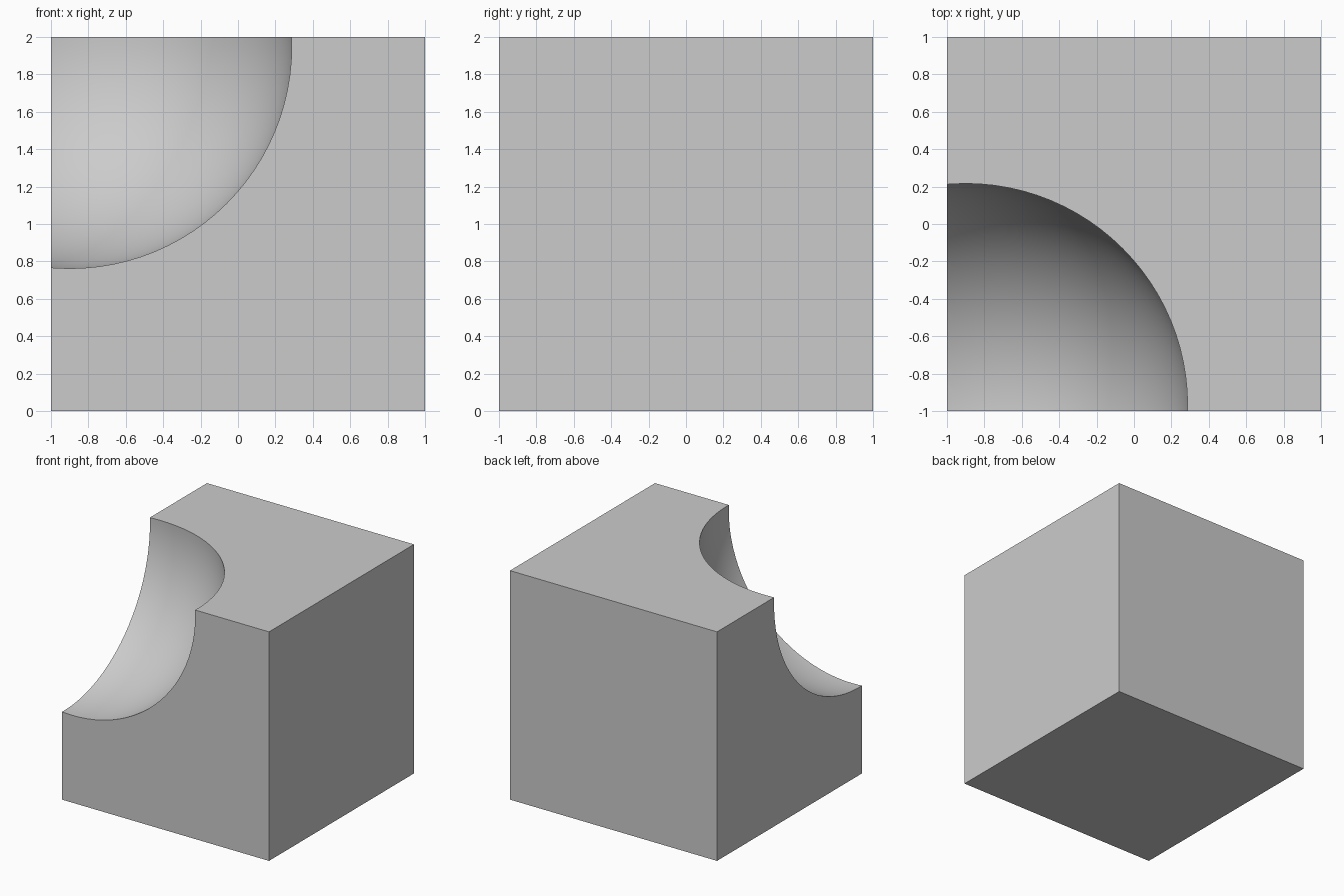
import bpy
import math

if "Cube" in bpy.data.objects:
    bpy.data.objects.remove(bpy.data.objects["Cube"])

# Solid block
bpy.ops.mesh.primitive_cube_add(size=2, location=(0, 0, 1))
block = bpy.context.object
block.name = "block"

# Ball that scoops out the upper front-left corner
bpy.ops.mesh.primitive_uv_sphere_add(segments=96, ring_count=48, radius=1.188,
                                     location=(-0.9, -0.97, 1.95))
cutter = bpy.context.object
cutter.name = "scoop_cutter"
bpy.ops.object.shade_smooth()
cutter.hide_render = True

# Carve the hollow
scoop = block.modifiers.new("scoop", 'BOOLEAN')
scoop.operation = 'DIFFERENCE'
scoop.solver = 'EXACT'
scoop.object = cutter
bpy.ops.object.select_all(action='DESELECT')
block.select_set(True)
bpy.context.view_layer.objects.active = block
bpy.ops.object.modifier_apply(modifier=scoop.name)
bpy.data.objects.remove(cutter)

# Smooth hollow, crisp block edges
bpy.ops.object.shade_smooth_by_angle(angle=math.radians(30))
